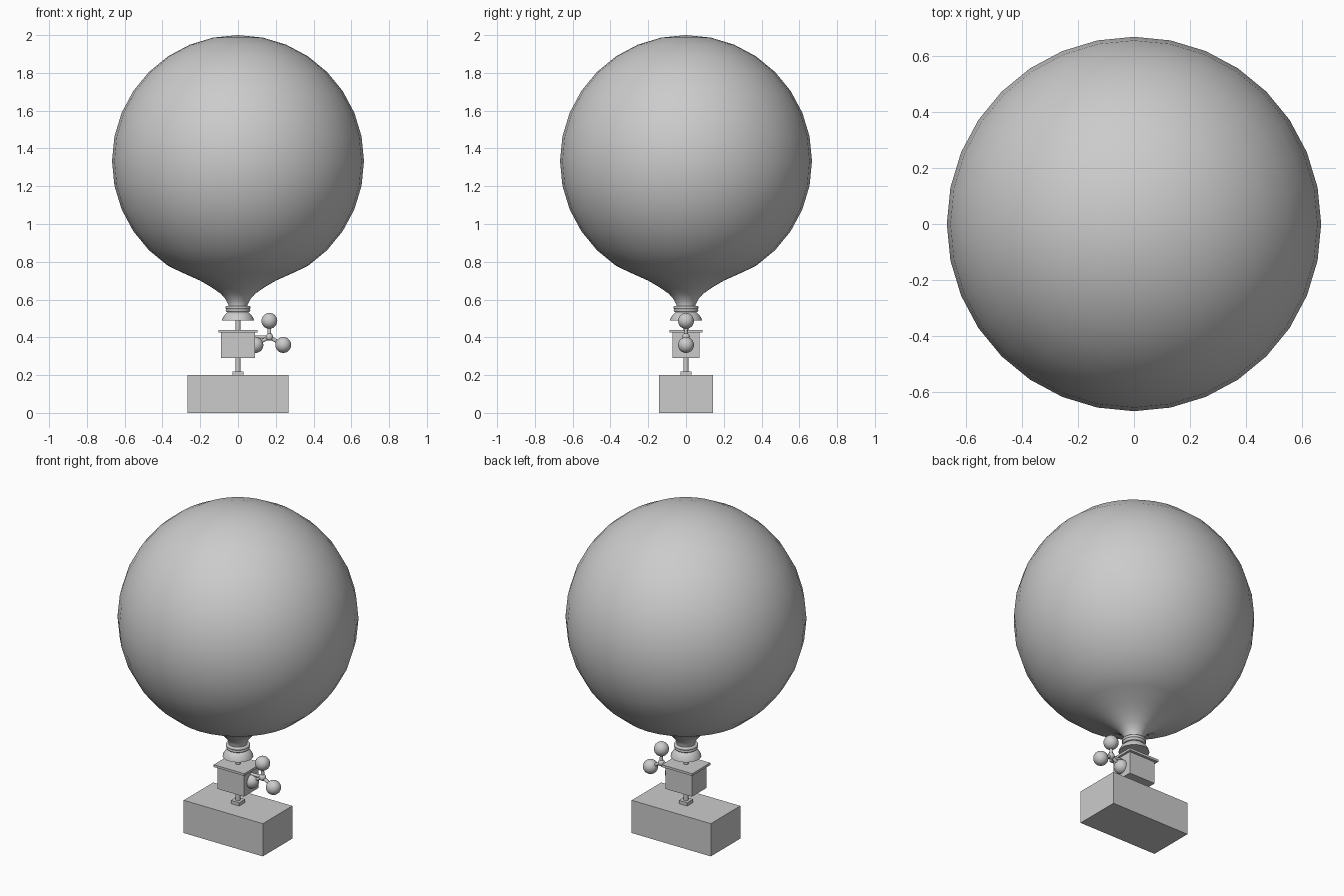
import bpy, math
from mathutils import Vector

if "Cube" in bpy.data.objects:
    bpy.data.objects.remove(bpy.data.objects["Cube"])

grey = bpy.data.materials.new("light_grey")
grey.diffuse_color = (0.6, 0.6, 0.6, 1)
grey.use_nodes = True
grey.node_tree.nodes["Principled BSDF"].inputs["Base Color"].default_value = grey.diffuse_color


def finish(name, smooth=None):
    ob = bpy.context.object
    ob.name = name
    ob.data.materials.append(grey)
    if smooth:
        bpy.ops.object.shade_smooth_by_angle(angle=math.radians(smooth))
    return ob


def box(name, size, z0, z1):
    bpy.ops.mesh.primitive_cube_add(size=1, location=(0, 0, (z0 + z1) / 2))
    ob = finish(name)
    ob.scale = (size[0], size[1], z1 - z0)


def rod(name, a, b, r0, r1):
    a, b = Vector(a), Vector(b)
    d = b - a
    bpy.ops.mesh.primitive_cone_add(vertices=16, radius1=r0, radius2=r1, depth=d.length,
                                    location=(a + b) / 2,
                                    rotation=d.to_track_quat('Z', 'Y').to_euler())
    finish(name, 40)


def ball(name, loc, r):
    bpy.ops.mesh.primitive_uv_sphere_add(segments=24, ring_count=14, radius=r, location=loc)
    finish(name, 60)


def lathe(name, profile, n=32, smooth=40):
    """Revolve (radius, z) points about z; radius 0 becomes a pole."""
    verts, rings, faces = [], [], []
    for r, z in profile:
        k = 1 if r == 0 else n
        rings.append([len(verts) + i % k for i in range(n)])
        verts += [(r * math.cos(2 * math.pi * i / n), r * math.sin(2 * math.pi * i / n), z)
                  for i in range(k)]
    for lo, hi in zip(rings, rings[1:]):
        for i in range(n):
            j = (i + 1) % n
            faces.append(list(dict.fromkeys((lo[i], lo[j], hi[j], hi[i]))))
    me = bpy.data.meshes.new(name)
    me.from_pydata(verts, [], faces)
    ob = bpy.data.objects.new(name, me)
    bpy.context.collection.objects.link(ob)
    bpy.ops.object.select_all(action='DESELECT')
    ob.select_set(True)
    bpy.context.view_layer.objects.active = ob
    finish(name, smooth)


# Balloon envelope: sphere drawn down into a narrow neck
R, CZ = 0.667, 1.333
neck = [(0, 0.54), (0.052, 0.54), (0.05, 0.57), (0.064, 0.60), (0.09, 0.63),
        (0.14, 0.665), (0.20, 0.70), (0.30, 0.745)]
dome = [(R * math.sin(a), CZ - R * math.cos(a))
        for a in (math.pi * i / 16 for i in range(3, 16))]
lathe("balloon_envelope", neck + dome + [(0, CZ + R)])

# Rings tied round the neck
for z, r in ((0.558, 0.058), (0.543, 0.056)):
    bpy.ops.mesh.primitive_torus_add(major_segments=32, minor_segments=10, major_radius=r,
                                     minor_radius=0.0095, location=(0, 0, z))
    finish("neck_ring", 60)

# Flared collar under the neck
lathe("neck_collar", [(0, 0.488), (0.085, 0.488), (0.081, 0.502), (0.071, 0.518),
                      (0.056, 0.533), (0, 0.54)])

# Hanging rod, instrument housing and ballast crate
rod("hanging_rod", (0, 0, 0.2), (0, 0, 0.5), 0.013, 0.013)
box("instrument_housing", (0.18, 0.142), 0.29, 0.428)
box("housing_lid", (0.206, 0.174), 0.426, 0.44)
box("rod_foot", (0.056, 0.056), 0.198, 0.22)
box("ballast_crate", (0.534, 0.284), 0, 0.2)

# Three-ball rotor beside the housing
hub = Vector((0.166, 0, 0.402))
ball("rotor_hub", hub, 0.02)
rod("rotor_bracket", (0.08, 0, 0.402), hub, 0.009, 0.009)
for i in range(3):
    a = math.radians(90 + 120 * i)
    tip = hub + 0.085 * Vector((math.cos(a), 0, math.sin(a)))
    rod("rotor_arm", hub, tip, 0.011, 0.007)
    ball("rotor_ball", tip, 0.042)
